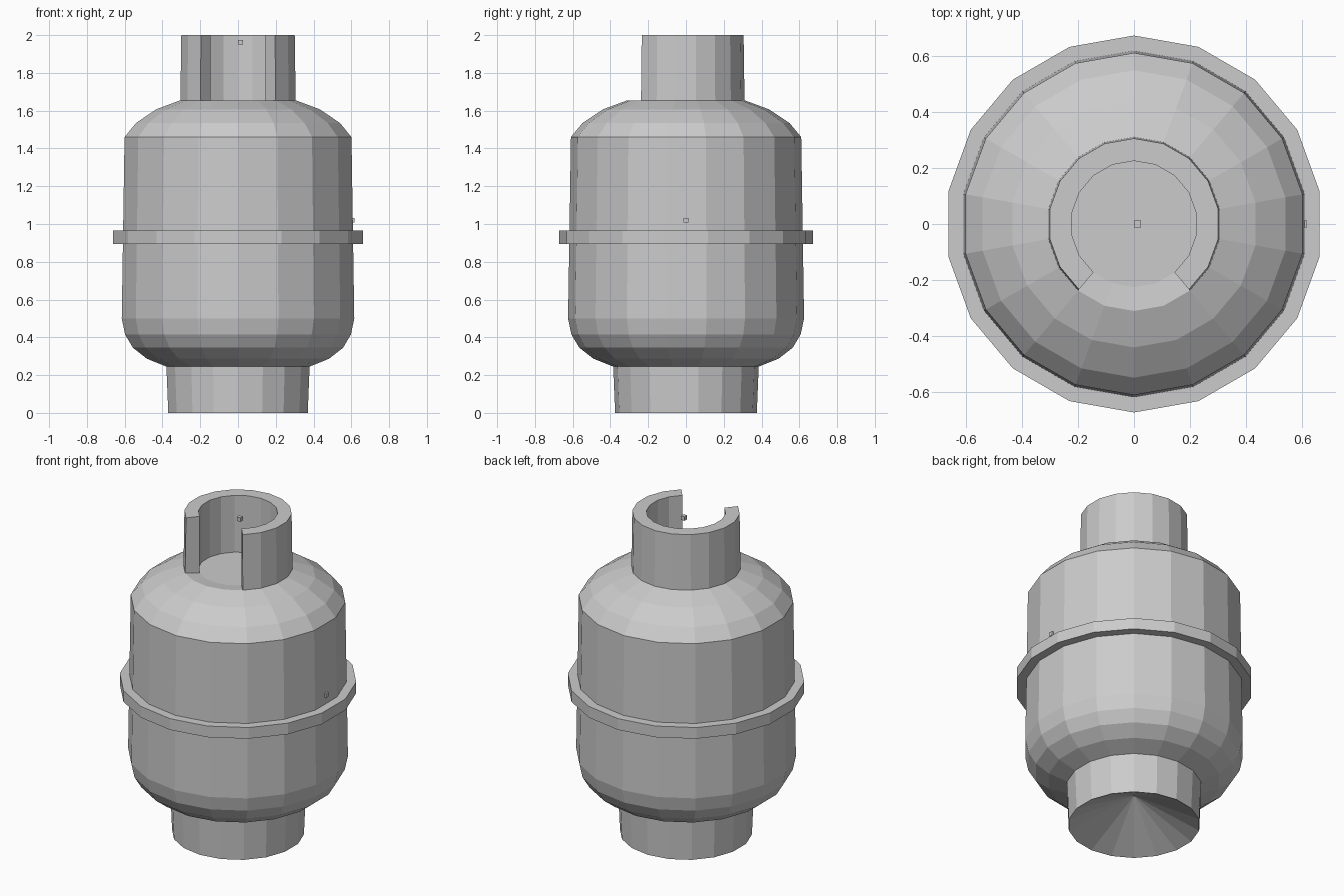
import bpy, bmesh, math

if "Cube" in bpy.data.objects:
    bpy.data.objects.remove(bpy.data.objects["Cube"])

SIDES = 18
STEP = 2 * math.pi / SIDES


def revolve(name, profile, start_deg=90, segments=SIDES, closed=False):
    """Sweep an (r, z) profile about z; a partial sweep gets end caps."""
    full = segments == SIDES
    bm = bmesh.new()
    poles = {z: bm.verts.new((0, 0, z)) for r, z in profile if r == 0}
    rings = []
    for i in range(segments if full else segments + 1):
        a = math.radians(start_deg) + i * STEP
        rings.append([poles[z] if r == 0 else
                      bm.verts.new((r * math.cos(a), r * math.sin(a), z))
                      for r, z in profile])
    n = len(profile)
    for i in range(segments):
        a, b = rings[i], rings[(i + 1) % len(rings)]
        for j in range(n if closed else n - 1):
            k = (j + 1) % n
            # dict keeps order while merging duplicate pole vertices
            bm.faces.new(list(dict.fromkeys((a[j], b[j], b[k], a[k]))))
    if not full:
        bm.faces.new(rings[0])
        bm.faces.new(rings[-1])
    bmesh.ops.recalc_face_normals(bm, faces=bm.faces)
    mesh = bpy.data.meshes.new(name)
    bm.to_mesh(mesh)
    bm.free()
    obj = bpy.data.objects.new(name, mesh)
    bpy.context.collection.objects.link(obj)
    return obj


def small_cube(name, location, size=0.025):
    bpy.ops.mesh.primitive_cube_add(size=size, location=location)
    bpy.context.object.name = name


# Body: hollow cone underside, foot, rounded canister, shallow floor on top
revolve("body", [
    (0, 0.19), (0.375, 0), (0.385, 0.245),
    (0.49, 0.287), (0.565, 0.345), (0.607, 0.415), (0.625, 0.50),
    (0.61, 1.46), (0.548, 1.535), (0.44, 1.607), (0.31, 1.655),
    (0.225, 1.645), (0, 1.645)])

# Flange around the waist
revolve("flange", [(0.615, 0.895), (0.672, 0.895),
                   (0.672, 0.965), (0.615, 0.965)])

# Top collar, open toward the front
revolve("collar", [(0.31, 1.655), (0.305, 2.0),
                   (0.225, 2.0), (0.225, 1.645)],
        start_deg=310, segments=14)

# Tiny marker cubes
small_cube("top_marker", (0.013, 0, 1.962))
small_cube("side_marker", (0.605, 0, 1.02))
